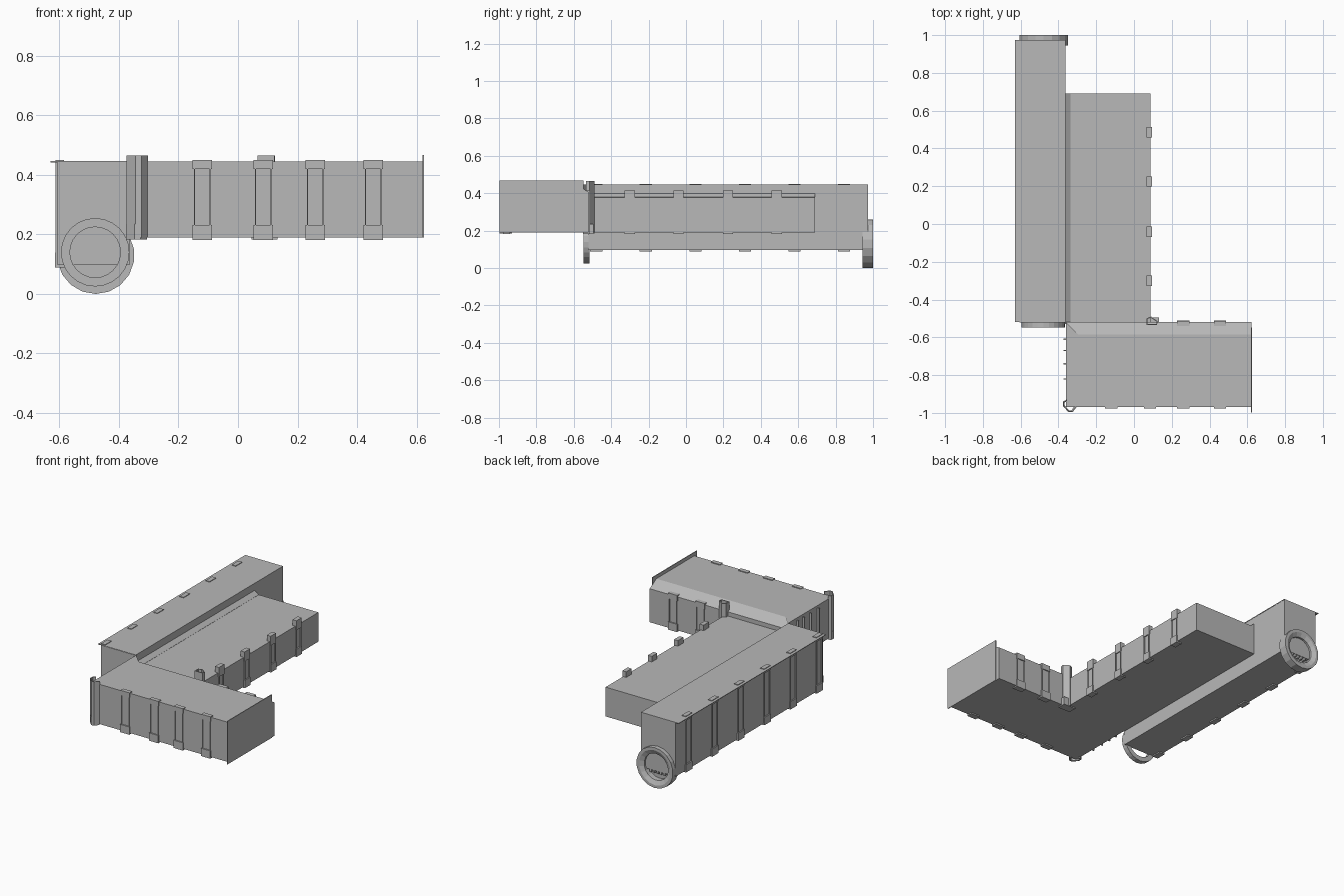
import bpy, bmesh, math

cube = bpy.data.objects.get("Cube")
if cube:
    bpy.data.objects.remove(cube, do_unlink=True)

grey = bpy.data.materials.new("plain_grey")
grey.use_nodes = True
COLOUR = (0.48, 0.48, 0.48, 1)
grey.diffuse_color = COLOUR
grey.node_tree.nodes["Principled BSDF"].inputs["Base Color"].default_value = COLOUR


def finish(name, bm):
    bmesh.ops.recalc_face_normals(bm, faces=bm.faces)
    mesh = bpy.data.meshes.new(name)
    bm.to_mesh(mesh)
    bm.free()
    mesh.materials.append(grey)
    obj = bpy.data.objects.new(name, mesh)
    bpy.context.collection.objects.link(obj)
    return obj


def add_box(bm, xs, ys, zs):
    verts = bmesh.ops.create_cube(bm, size=1)["verts"]
    for v in verts:
        v.co = [r[0] + (c + 0.5) * (r[1] - r[0]) for c, r in zip(v.co, (xs, ys, zs))]
    return verts


def box(name, xs, ys, zs):
    bm = bmesh.new()
    add_box(bm, xs, ys, zs)
    return finish(name, bm)


def wall(name, path, z0, z1, thick=0.006):
    # Folded upright plate following a path in plan
    bm = bmesh.new()
    low = [bm.verts.new((x, y, z0)) for x, y in path]
    high = [bm.verts.new((x, y, z1)) for x, y in path]
    for i in range(len(path) - 1):
        bm.faces.new((low[i], low[i + 1], high[i + 1], high[i]))
    obj = finish(name, bm)
    mod = obj.modifiers.new("thickness", "SOLIDIFY")
    mod.thickness = thick
    return obj


def ring(name, x, z, y0, y1, profile, sides):
    # Lathed profile of (radius, depth fraction) around the y axis
    bm = bmesh.new()
    loops = []
    for r, t in profile:
        loops.append([bm.verts.new((x + r * math.sin(a), y0 + t * (y1 - y0), z + r * math.cos(a)))
                      for a in (i * math.tau / sides for i in range(sides))])
    for a, b in zip(loops, loops[1:] + loops[:1]):
        for i in range(sides):
            j = (i + 1) % sides
            bm.faces.new((a[i], a[j], b[j], b[i]))
    return finish(name, bm)


def clips(name, axis, positions, face, out, z0, z1, rise=0.005, width=0.065):
    # Top and bottom clips joined by two thin ribs on a side wall
    bm = bmesh.new()

    def part(u0, u1, d0, d1, zs):
        across = sorted((face + out * d0, face + out * d1))
        along = (u0, u1)
        add_box(bm, *((along, across) if axis == "x" else (across, along)), zs)

    for u in positions:
        a, b = u - width / 2, u + width / 2
        part(a, b, -0.022, 0.006, (z1 - 0.025, z1 + rise))
        part(a, b, -0.03, 0.008, (z0 - 0.008, z0 + 0.042))
        for s in (a + 0.004, b - 0.008):
            part(s, s + 0.004, -0.003, 0.006, (z0, z1))
    return finish(name, bm)


# Front wing with a mitred slope along the back of its roof
bm = bmesh.new()
add_box(bm, (-0.36, 0.622), (-0.97, -0.52), (0.19, 0.405))
base = [bm.verts.new((x, y, 0.405)) for x, y in ((-0.36, -0.97), (0.622, -0.97), (0.622, -0.52), (-0.36, -0.52))]
a, b, c, d, e = [bm.verts.new((x, y, 0.445)) for x, y in
                 ((-0.36, -0.97), (0.622, -0.97), (0.622, -0.585), (-0.295, -0.585), (-0.36, -0.52))]
for f in ((a, b, c, d, e), (base[0], base[1], b, a), (base[1], base[2], c, b),
          (base[2], base[3], e, d, c), (base[3], base[0], a, e)):
    bm.faces.new(f)
finish("front_wing", bm)
box("front_wing_end_panel", (0.62, 0.625), (-0.998, -0.548), (0.19, 0.467))

# Middle wing and the sloped strip where it meets the side wing
box("middle_wing", (-0.365, 0.088), (-0.53, 0.69), (0.19, 0.378))
strip = box("middle_wing_strip", (-0.366, -0.335), (-0.525, 0.69), (0.37, 0.4))
for v in strip.data.vertices:
    if v.co.x > -0.34 and v.co.z > 0.39:
        v.co.z = 0.379

# Long side wing with an overhanging roof panel
box("side_wing", (-0.607, -0.364), (-0.522, 0.974), (0.097, 0.444))
box("side_wing_roof", (-0.63, -0.362), (-0.52, 0.974), (0.442, 0.446))

# Round collars at both ends of the side wing
ring("back_collar", -0.478, 0.13, 0.945, 1.0,
     [(0.13, 0), (0.13, 1), (0.112, 1), (0.085, 0.75), (0.085, 0)], 18)
ring("front_collar", -0.48, 0.14, -0.515, -0.547,
     [(0.115, 0), (0.115, 1), (0.085, 1), (0.085, 0)], 24)
bm = bmesh.new()
rim = [bm.verts.new((-0.478 + 0.087 * math.cos(t), 0.952, 0.13 + 0.087 * math.sin(t)))
       for t in (i * math.tau / 24 for i in range(24))]
bm.faces.new(rim)
finish("back_collar_plate", bm)
bm = bmesh.new()
for i in range(5):
    x = -0.53 + i * 0.024
    add_box(bm, (x, x + 0.012), (0.95, 0.972), (0.08, 0.1))
finish("back_collar_teeth", bm)

# Clips and ribs along the walls
clips("front_wall_clips", "x", (-0.12, 0.085, 0.26, 0.455), -0.97, -1, 0.19, 0.445)
clips("rear_wall_clips", "x", (0.26, 0.455), -0.52, 1, 0.19, 0.405, 0.012)
clips("middle_wall_clips", "y", (-0.3, -0.04, 0.225, 0.485), 0.088, 1, 0.19, 0.378, 0.036, 0.055)
clips("side_wall_clips", "y", [-0.48 + i * 0.265 for i in range(6)], -0.607, -1, 0.097, 0.445)

# Short ribs on the narrow wall of the front wing
bm = bmesh.new()
for y in (-0.61, -0.67, -0.74, -0.82):
    add_box(bm, (-0.374, -0.358), (y - 0.003, y + 0.003), (0.19, 0.43))
finish("narrow_wall_ribs", bm)

# Folded corner posts with wider feet
outer = [(-0.356, -0.93), (-0.374, -0.94), (-0.374, -0.965), (-0.345, -0.996), (-0.325, -0.996), (-0.303, -0.968)]
wall("outer_corner_post", outer, 0.19, 0.465)
wall("outer_corner_foot", [(x - 0.002, y) for x, y in outer], 0.183, 0.235, 0.01)
inner = [(0.066, -0.535), (0.066, -0.5), (0.09, -0.49), (0.125, -0.515), (0.122, -0.535), (0.066, -0.535)]
wall("inner_corner_post", inner, 0.185, 0.465)
box("inner_corner_foot", (0.045, 0.132), (-0.55, -0.495), (0.183, 0.235))
